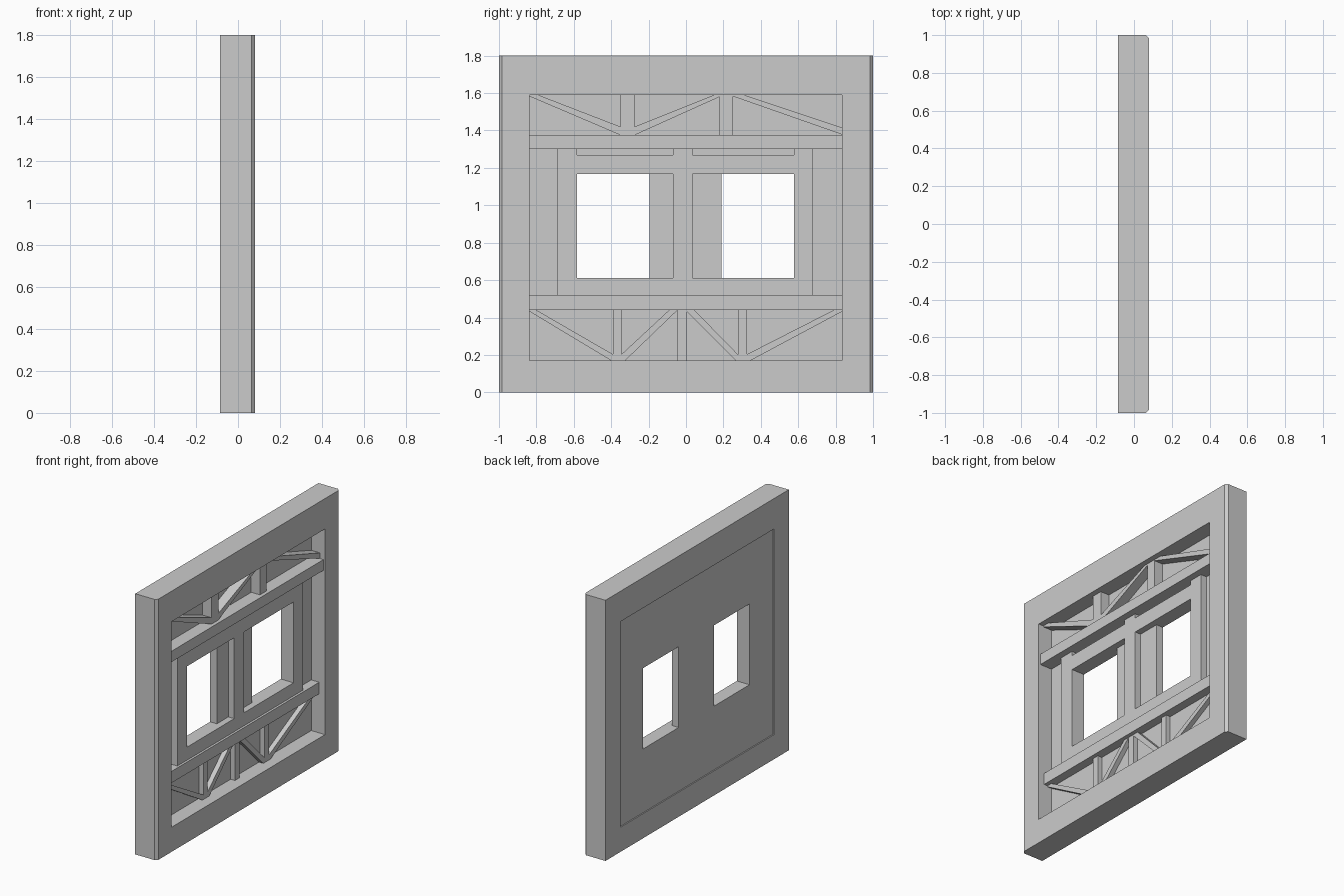
import bpy, bmesh
from mathutils import Matrix

if "Cube" in bpy.data.objects:
    bpy.data.objects.remove(bpy.data.objects["Cube"])

COL = bpy.context.collection
YZX = Matrix(((0, 0, 1, 0), (1, 0, 0, 0), (0, 1, 0, 0), (0, 0, 0, 1)))


def plate(name, x0, x1, loops):
    """Flat plate in the YZ plane from closed outlines; inner outlines become holes."""
    cu = bpy.data.curves.new(name + "_outline", 'CURVE')
    cu.dimensions = '2D'
    cu.fill_mode = 'BOTH'
    cu.extrude = (x1 - x0) / 2
    for pts in loops:
        s = cu.splines.new('POLY')
        s.points.add(len(pts) - 1)
        for p, (y, z) in zip(s.points, pts):
            p.co = (y, z, 0, 1)
        s.use_cyclic_u = True
    tmp = bpy.data.objects.new(name + "_outline", cu)
    COL.objects.link(tmp)
    dg = bpy.context.evaluated_depsgraph_get()
    me = bpy.data.meshes.new_from_object(tmp.evaluated_get(dg))
    bpy.data.objects.remove(tmp)
    me.transform(Matrix.Translation(((x0 + x1) / 2, 0, 0)) @ YZX)
    bm = bmesh.new()
    bm.from_mesh(me)
    bmesh.ops.remove_doubles(bm, verts=bm.verts, dist=1e-5)
    bmesh.ops.recalc_face_normals(bm, faces=bm.faces)
    bmesh.ops.dissolve_limit(bm, angle_limit=0.01, verts=bm.verts, edges=bm.edges)
    bm.to_mesh(me)
    bm.free()
    for p in me.polygons:
        p.use_smooth = False
    ob = bpy.data.objects.new(name, me)
    COL.objects.link(ob)
    return ob


def rect(y0, y1, z0, z1):
    return [(y0, z0), (y1, z0), (y1, z1), (y0, z1)]


def prism(name, profile, z0, z1):
    """Vertical prism from an XY profile."""
    bm = bmesh.new()
    f = bm.faces.new([bm.verts.new((x, y, z0)) for x, y in profile])
    ext = bmesh.ops.extrude_face_region(bm, geom=[f])["geom"]
    bmesh.ops.translate(bm, vec=(0, 0, z1 - z0),
                        verts=[v for v in ext if isinstance(v, bmesh.types.BMVert)])
    bmesh.ops.recalc_face_normals(bm, faces=bm.faces)
    me = bpy.data.meshes.new(name)
    bm.to_mesh(me)
    bm.free()
    ob = bpy.data.objects.new(name, me)
    COL.objects.link(ob)
    return ob


BACK, FRONT = -0.085, 0.08
L, R, BOT, TOP = -0.838, 0.835, 0.17, 1.59
PANEL_BACK, PANEL_FRONT = -0.077, -0.025

# Outer frame: chamfered front corners, rectangular opening
c = 0.016
frame = prism("outer_frame", [(BACK, -1), (FRONT - c, -1), (FRONT, -1 + c),
                              (FRONT, 1 - c), (FRONT - c, 1), (BACK, 1)], 0, 1.8)
cutter = prism("opening_cutter", [(-0.3, L), (0.3, L), (0.3, R), (-0.3, R)], BOT, TOP)
cutter.hide_render = True
cutter.hide_set(True)
cut = frame.modifiers.new("opening", 'BOOLEAN')
cut.operation = 'DIFFERENCE'
cut.solver = 'EXACT'
cut.object = cutter

# Back panel with two window holes
plate("back_panel", PANEL_BACK, PANEL_FRONT,
      [rect(L, R, BOT, TOP),
       rect(-0.583, -0.195, 0.61, 1.168), rect(0.19, 0.578, 0.61, 1.168)])

# Window surround: wider openings plus shallow slots under the upper beam
surround = [rect(-0.69, 0.68, 0.50, 1.32)]
for y0, y1 in ((-0.583, -0.07), (0.035, 0.578)):
    surround += [rect(y0, y1, 0.61, 1.168), rect(y0, y1, 1.27, 1.31)]
plate("window_surround", PANEL_FRONT, 0.02, surround)

# Horizontal beams
plate("upper_beam", PANEL_FRONT, 0.067, [rect(L, R, 1.30, 1.375)])
plate("lower_beam", PANEL_FRONT, 0.036, [rect(L, R, 0.44, 0.52)])

# Upper truss
UP = 0.042
for i, (y0, y1) in enumerate(((-0.35, -0.275), (0.18, 0.25))):
    plate(f"upper_post_{i}", PANEL_FRONT, UP, [rect(y0, y1, 1.375, TOP)])
upper = [
    [(L, TOP), (L, 1.583), (-0.35, 1.375), (-0.35, 1.42), (-0.79, TOP)],
    [(-0.275, 1.375), (0.18, 1.58), (0.18, TOP), (0.15, TOP), (-0.275, 1.42)],
    [(0.25, TOP), (0.25, 1.583), (R, 1.378), (R, 1.415), (0.31, TOP)],
]
for i, pts in enumerate(upper):
    plate(f"upper_brace_{i}", PANEL_FRONT, UP, [pts])

# Lower truss
LOW = 0.008
for i, (y0, y1) in enumerate(((-0.39, -0.345), (-0.045, 0.005), (0.277, 0.325))):
    plate(f"lower_post_{i}", PANEL_FRONT, LOW, [rect(y0, y1, BOT, 0.44)])
lower = [
    [(L, 0.44), (L, 0.433), (-0.40, BOT), (-0.39, BOT), (-0.39, 0.203), (-0.80, 0.44)],
    [(-0.345, BOT), (-0.325, BOT), (-0.045, 0.44), (-0.09, 0.44), (-0.345, 0.203)],
    [(0.005, 0.44), (0.005, 0.43), (0.265, BOT), (0.277, BOT), (0.277, 0.203), (0.045, 0.44)],
    [(0.325, BOT), (0.345, BOT), (R, 0.432), (R, 0.44), (0.79, 0.44), (0.325, 0.203)],
]
for i, pts in enumerate(lower):
    plate(f"lower_brace_{i}", PANEL_FRONT, LOW, [pts])
